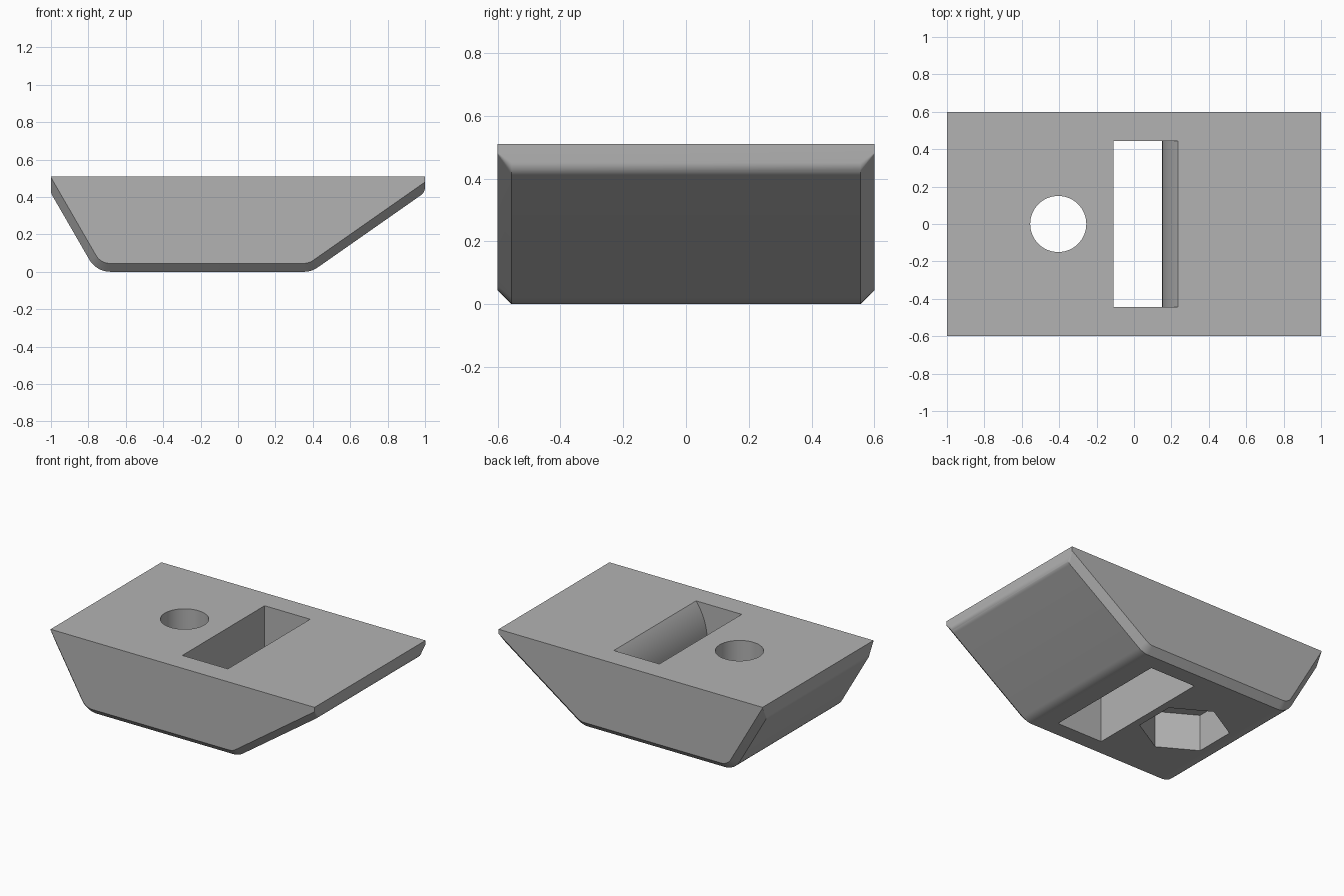
import bpy, bmesh, math
from mathutils import Vector

if "Cube" in bpy.data.objects:
    bpy.data.objects.remove(bpy.data.objects["Cube"], do_unlink=True)

TOP = 0.51       # height of the flat top
HALF_Y = 0.6     # half depth
BEVEL = 0.045    # edge chamfer size

grey = bpy.data.materials.new("mid_grey")
grey.use_nodes = True
grey.diffuse_color = (0.45, 0.45, 0.45, 1)
grey.node_tree.nodes["Principled BSDF"].inputs["Base Color"].default_value = (0.45, 0.45, 0.45, 1)


def fillet(a, b, c, radius, steps=8):
    """Points of an arc rounding the corner b between a and c."""
    a, b, c = Vector(a), Vector(b), Vector(c)
    u, v = (a - b).normalized(), (c - b).normalized()
    half = u.angle(v) / 2
    centre = b + (u + v).normalized() * radius / math.sin(half)
    p = b + u * radius / math.tan(half) - centre
    q = b + v * radius / math.tan(half) - centre
    sweep = p.angle(q)
    return [centre + (p * math.sin((1 - t) * sweep) + q * math.sin(t * sweep)) / math.sin(sweep)
            for t in (i / steps for i in range(steps + 1))]


def loft(name, rings):
    """Solid through matching rings of points, capped at both ends."""
    bm = bmesh.new()
    loops = [[bm.verts.new(p) for p in ring] for ring in rings]
    n = len(loops[0])
    for low, high in zip(loops, loops[1:]):
        for i in range(n):
            j = (i + 1) % n
            bm.faces.new((low[i], low[j], high[j], high[i]))
    bm.faces.new(loops[0])
    bm.faces.new(loops[-1])
    bmesh.ops.recalc_face_normals(bm, faces=bm.faces)
    mesh = bpy.data.meshes.new(name)
    bm.to_mesh(mesh)
    bm.free()
    mesh.materials.append(grey)
    obj = bpy.data.objects.new(name, mesh)
    bpy.context.collection.objects.link(obj)
    return obj


def body_profile(inset):
    """Boat-shaped outline with rounded corners, offset inward by inset."""
    steep, shallow = math.radians(60), math.radians(35)
    left_z = min(0.42 + inset / math.cos(steep), TOP - 0.005)
    right_z = 0.425 + inset / math.cos(shallow)
    left_x = -1 + (left_z - inset) / math.tan(steep)
    right_x = 1 - (right_z - inset) / math.tan(shallow)
    path = [(-1, TOP), (-1, left_z), (left_x, inset), (right_x, inset), (1, right_z), (1, TOP)]
    radii = [0.05, 0.13, 0.13, 0.05]
    points = [Vector(path[0])]
    for i, radius in enumerate(radii):
        points += fillet(*path[i:i + 3], radius - inset)
    return points + [Vector(path[-1])]


def along_y(points, y):
    return [(p[0], y, p[1]) for p in points]


def prism(name, sides, radius, x, z0, z1, turn=0.0):
    ring = [(x + radius * math.cos(turn + math.tau * i / sides),
             radius * math.sin(turn + math.tau * i / sides)) for i in range(sides)]
    return loft(name, [[(px, py, z) for px, py in ring] for z in (z0, z1)])


# Body with chamfered lower edges
outer, inner = body_profile(0), body_profile(BEVEL)
body = loft("body", [along_y(inner, -HALF_Y), along_y(outer, BEVEL - HALF_Y),
                     along_y(outer, HALF_Y - BEVEL), along_y(inner, HALF_Y)])

# Round through hole and hexagonal pocket beneath it
hole = prism("hole_cutter", 64, 0.15, -0.405, -0.1, 0.6)
pocket = prism("pocket_cutter", 6, 0.28, -0.405, -0.1, 0.25, math.pi / 2)

# Rectangular slot with one wall bulging inward
bulge_r, mid = 0.425, TOP / 2
reach = math.asin(mid / bulge_r) + 0.03
bulge = []
for i in range(33):
    a = reach * (2 * i / 32 - 1)
    bulge.append((0.15 + bulge_r * (1 - math.cos(a)), mid + bulge_r * math.sin(a)))
slot_ring = [(-0.11, bulge[0][1])] + bulge + [(-0.11, bulge[-1][1])]
slot = loft("slot_cutter", [along_y(slot_ring, y) for y in (-0.445, 0.445)])

# Cut the openings
bpy.context.view_layer.objects.active = body
for cutter in (hole, pocket, slot):
    cutter.hide_render = True
    mod = body.modifiers.new(cutter.name, "BOOLEAN")
    mod.operation = "DIFFERENCE"
    mod.solver = "EXACT"
    mod.object = cutter
    bpy.ops.object.modifier_apply(modifier=mod.name)
    bpy.data.objects.remove(cutter, do_unlink=True)

# Smooth the rounded corners, keep edges crisp
bpy.ops.object.select_all(action="DESELECT")
body.select_set(True)
bpy.ops.object.shade_smooth_by_angle(angle=math.radians(25))
